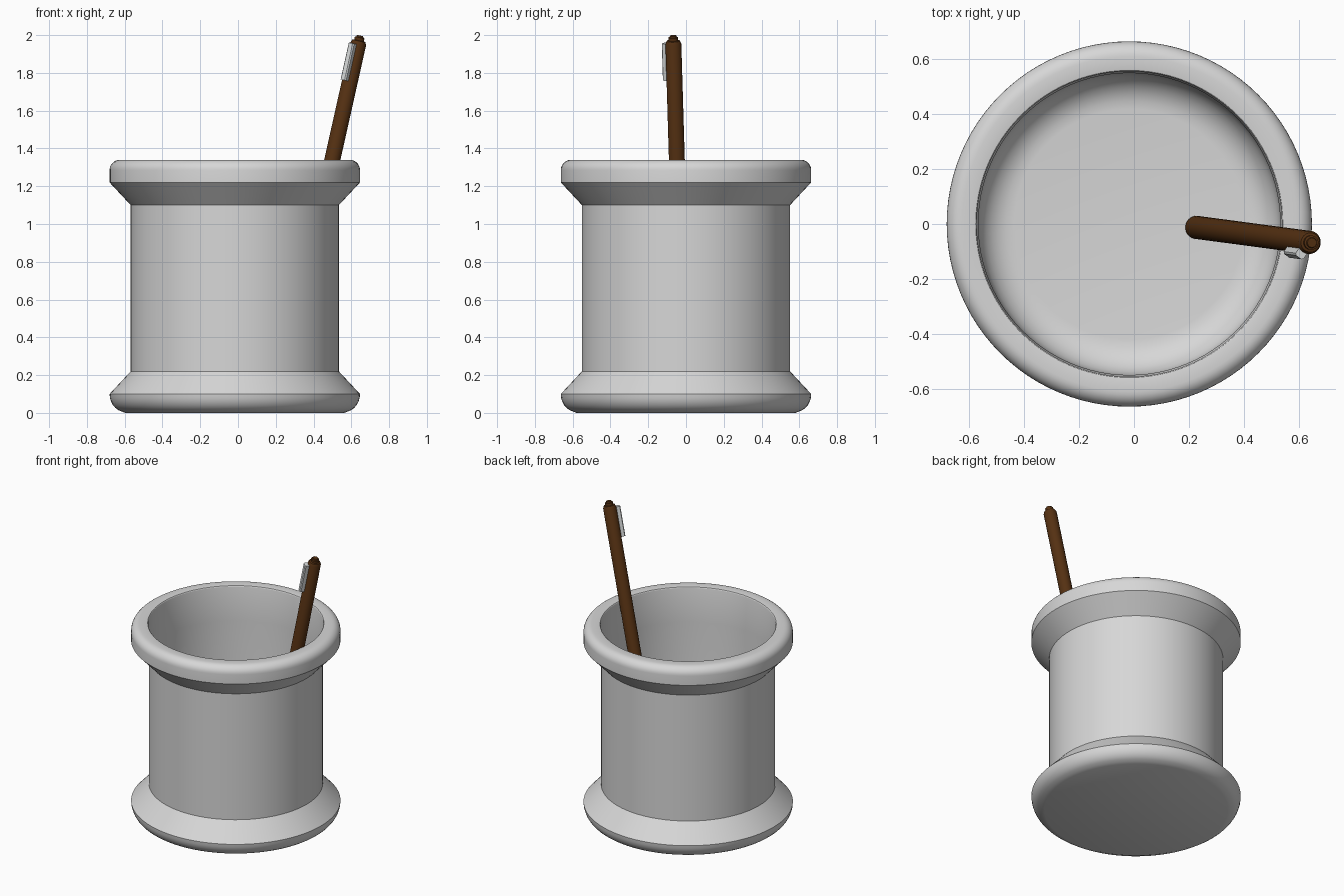
import bpy, bmesh, math
from mathutils import Vector, Matrix

if "Cube" in bpy.data.objects:
    bpy.data.objects.remove(bpy.data.objects["Cube"])


def material(name, rgb):
    m = bpy.data.materials.new(name)
    m.diffuse_color = (*rgb, 1)
    m.use_nodes = True
    m.node_tree.nodes["Principled BSDF"].inputs["Base Color"].default_value = m.diffuse_color
    return m


GREY = material("pale grey", (0.68, 0.68, 0.68))
BROWN = material("dark brown", (0.09, 0.03, 0.006))
SILVER = material("silver", (0.72, 0.74, 0.74))


def arc(cx, cz, rx, rz, a0, a1, n=7):
    """Points (radius, height) along a quarter ellipse."""
    return [(cx + rx * math.cos(math.radians(a0 + (a1 - a0) * i / n)),
             cz + rz * math.sin(math.radians(a0 + (a1 - a0) * i / n)))
            for i in range(n + 1)]


def finish(bm, name, mat, matrix):
    bmesh.ops.recalc_face_normals(bm, faces=bm.faces)
    me = bpy.data.meshes.new(name)
    bm.to_mesh(me)
    bm.free()
    me.transform(matrix)
    me.materials.append(mat)
    ob = bpy.data.objects.new(name, me)
    bpy.context.collection.objects.link(ob)
    bpy.ops.object.select_all(action='DESELECT')
    ob.select_set(True)
    bpy.context.view_layer.objects.active = ob
    bpy.ops.object.shade_smooth_by_angle(angle=math.radians(30))
    return ob


def lathe(name, profile, mat, matrix, sides):
    """Revolve a closed profile whose two ends are capped."""
    bm = bmesh.new()
    rings = []
    for r, z in profile:
        rings.append([bm.verts.new((r * math.cos(2 * math.pi * i / sides),
                                    r * math.sin(2 * math.pi * i / sides), z))
                      for i in range(sides)])
    for a, b in zip(rings, rings[1:]):
        for i in range(sides):
            j = (i + 1) % sides
            bm.faces.new((a[i], a[j], b[j], b[i]))
    bm.faces.new(rings[0][::-1])
    bm.faces.new(rings[-1])
    return finish(bm, name, mat, matrix)


# Pot: flared foot, straight body, flared rim, hollow inside with rounded floor
pot_profile = (arc(0.58, 0.10, 0.083, 0.095, -90, 0)
               + [(0.551, 0.22), (0.551, 1.10), (0.663, 1.22)]
               + arc(0.608, 1.285, 0.055, 0.055, 0, 90)
               + arc(0.562, 1.332, 0.008, 0.008, 90, 180, 3)
               + [(0.548, 1.10)]
               + arc(0.418, 0.25, 0.13, 0.13, 0, -90))
pot_profile[0] = (0.58, 0.0)
lathe("pot", pot_profile, GREY, Matrix.Translation((-0.017, 0, 0)), 96)

# Pen frame: local z runs up the leaning shaft
low, high = Vector((0.225, -0.012, 0.115)), Vector((0.646, -0.068, 1.995))
axis = (high - low).normalized()
length = (high - low).length
side = (Vector((1, 0, 0)) - axis * axis.x).normalized()
front = axis.cross(side)
frame = Matrix((side, front, axis)).transposed().to_4x4()
pen = Matrix.Translation(low) @ frame

# Pen shaft with stepped cap and button
t = length
lathe("pen", [(0.034, 0), (0.042, 0.012), (0.042, t - 0.042), (0.035, t - 0.026),
              (0.026, t - 0.024), (0.026, t - 0.008), (0.019, t - 0.006),
              (0.017, t + 0.002)], BROWN, pen, 32)

# Pocket clip on the front-left of the pen
bm = bmesh.new()
bmesh.ops.create_cube(bm, size=1, matrix=Matrix.Diagonal((0.028, 0.036, 0.20, 1)))
bmesh.ops.bevel(bm, geom=[e for e in bm.edges
                          if abs(e.verts[0].co.z - e.verts[1].co.z) > 0.1
                          and e.verts[0].co.x > 0],
                offset=0.006, segments=1, affect='EDGES')
finish(bm, "pen_clip", SILVER,
       pen @ Matrix.Rotation(math.radians(-126), 4, 'Z')
       @ Matrix.Translation((0.053, 0, t - 0.145)))
